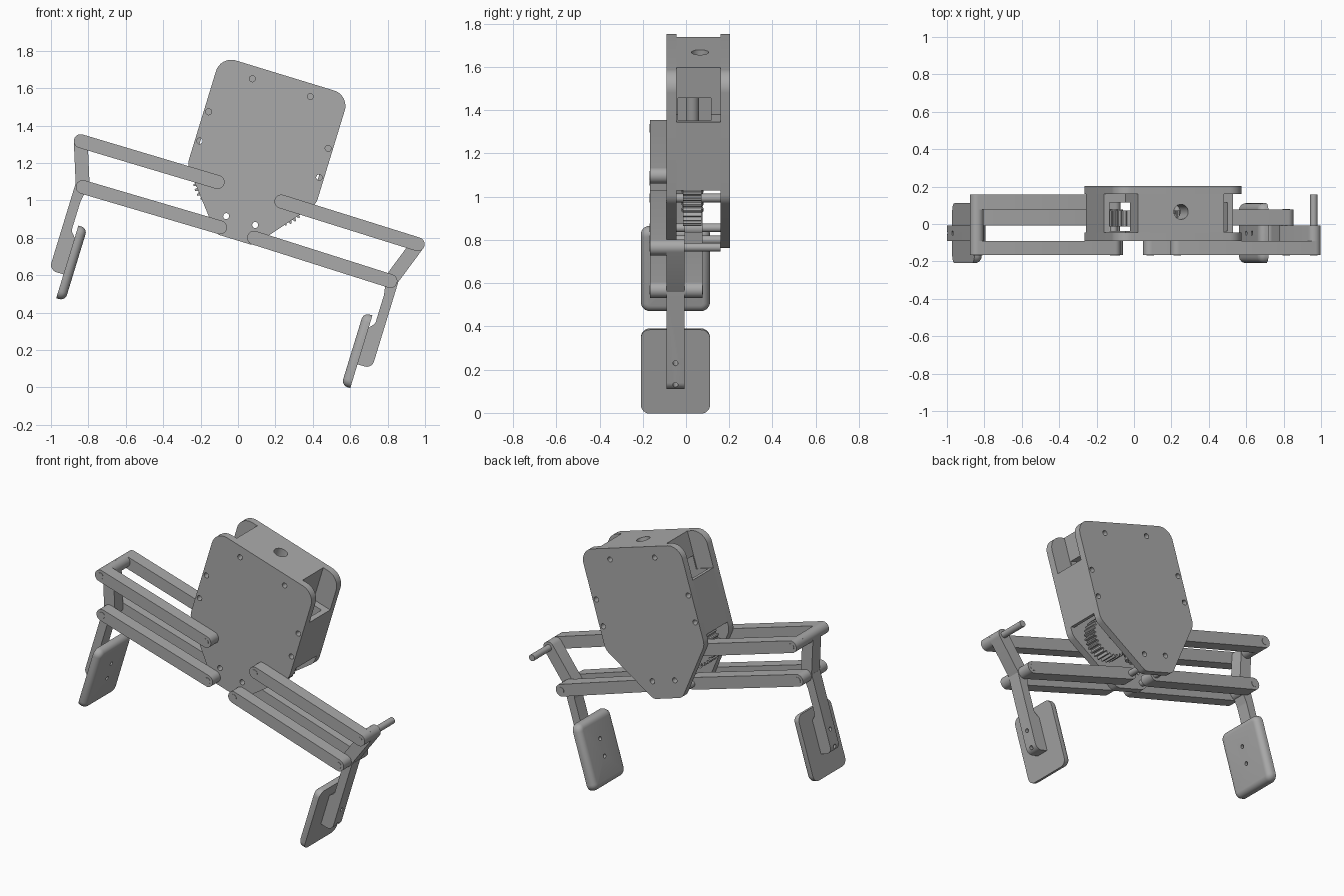
import bpy, bmesh, math
from mathutils import Matrix, Vector

if "Cube" in bpy.data.objects:
    bpy.data.objects.remove(bpy.data.objects["Cube"])

grey = bpy.data.materials.new("matte_grey")
grey.use_nodes = True
grey.diffuse_color = (0.4, 0.4, 0.4, 1)
grey.node_tree.nodes["Principled BSDF"].inputs["Base Color"].default_value = (0.4, 0.4, 0.4, 1)

# The gripper is modelled upright about x = 0, then the whole thing is tilted
TILT = Matrix.Rotation(math.radians(17), 4, 'Y') @ Matrix.Translation((-0.247, 0, 0))
FRONT, PLATE_F, PLATE_B, BACK = -0.09, -0.045, 0.16, 0.203
parts = []


def finish(name, bm):
    bmesh.ops.recalc_face_normals(bm, faces=bm.faces)
    bm.transform(TILT)
    me = bpy.data.meshes.new(name)
    bm.to_mesh(me)
    bm.free()
    me.materials.append(grey)
    ob = bpy.data.objects.new(name, me)
    bpy.context.collection.objects.link(ob)
    parts.append(ob)
    return ob


def rounded(corners, steps=8):
    """Corners are (x, z, radius); returns an outline with filleted corners."""
    out = []
    for i, (x, z, r) in enumerate(corners):
        p = Vector((x, z))
        if r == 0:
            out.append(p)
            continue
        a = (Vector(corners[i - 1][:2]) - p).normalized()
        b = (Vector(corners[(i + 1) % len(corners)][:2]) - p).normalized()
        half = a.angle(b) / 2
        centre = p + (a + b).normalized() * r / math.sin(half)
        s = p + a * r / math.tan(half) - centre
        e = p + b * r / math.tan(half) - centre
        for k in range(steps + 1):
            out.append(centre + (s.lerp(e, k / steps)).normalized() * r)
    return out


def slab(name, outline, y0, y1, m=1):
    """Extrude an x-z outline from y0 to y1; m = -1 mirrors it."""
    bm = bmesh.new()
    face = bm.faces.new([bm.verts.new((m * x, y0, z)) for x, z in outline])
    new = bmesh.ops.extrude_face_region(bm, geom=[face])["geom"]
    bmesh.ops.translate(bm, vec=(0, y1 - y0, 0),
                        verts=[g for g in new if isinstance(g, bmesh.types.BMVert)])
    return finish(name, bm)


def stadium(a, b, r, n=14):
    """Outline of a round-ended bar between two points."""
    a, b = Vector(a), Vector(b)
    t = math.atan2(b.y - a.y, b.x - a.x)
    pts = []
    for c, start in ((b, t - math.pi / 2), (a, t + math.pi / 2)):
        pts += [c + r * Vector((math.cos(start + math.pi * k / n),
                                math.sin(start + math.pi * k / n))) for k in range(n + 1)]
    return pts


def rods(name, ends, r, seg=24):
    """One mesh holding round rods, each given by its two end points."""
    bm = bmesh.new()
    for a, b in ends:
        a, b = Vector(a), Vector(b)
        turn = (b - a).to_track_quat('Z', 'Y').to_matrix().to_4x4()
        bmesh.ops.create_cone(bm, cap_ends=True, segments=seg, radius1=r, radius2=r,
                              depth=(b - a).length,
                              matrix=Matrix.Translation((a + b) / 2) @ turn)
    return finish(name, bm)


def cut(ob, cutter):
    mod = ob.modifiers.new("cut", 'BOOLEAN')
    mod.operation, mod.solver, mod.object = 'DIFFERENCE', 'EXACT', cutter
    bpy.context.view_layer.objects.active = ob
    bpy.ops.object.modifier_apply(modifier=mod.name)
    parts.remove(cutter)
    bpy.data.objects.remove(cutter)


def both(half):
    """Complete a symmetric outline from its right half, listed bottom to top."""
    return half + [(-p[0],) + tuple(p[1:]) for p in reversed(half)]


# Cover plates with screw holes
cover = rounded(both([(0.105, 0.75, 0.05), (0.36, 1.06, 0.08), (0.36, 1.668, 0.085)]))
screws = [(0.162, 1.6), (0.334, 1.363), (0.334, 1.2), (0.081, 0.857)]
for name, y0, y1 in (("front_plate", FRONT, PLATE_F), ("back_plate", PLATE_B, BACK)):
    plate = slab(name, cover, y0, y1)
    cut(plate, rods("screw_holes", [((m * x, y0 - 0.02, z), (m * x, y1 + 0.02, z))
                                    for x, z in screws for m in (1, -1)], 0.016))

# Housing between the plates: notched top corners, open gear bay below
housing = slab("housing", both([(0.33, 1.24), (0.33, 1.11), (0.36, 1.11), (0.36, 1.44),
                                (0.24, 1.44), (0.24, 1.668)]), PLATE_F, PLATE_B)
cut(housing, slab("bay_cutter", both([(0.33, 1.2), (0.33, 1.52)]), -0.038, 0.115))
cut(housing, rods("shaft_hole", [((0, 0.065, 1.45), (0, 0.065, 1.75))], 0.04, 32))

# Worm shaft driving the two gears
rods("worm_shaft", [((0, 0.03, 0.88), (0, 0.03, 1.5))], 0.03)
rods("worm_threads", [((0, 0.03, 0.9 + 0.03 * k), (0, 0.03, 0.915 + 0.03 * k))
                      for k in range(9)], 0.05)

UP_IN, UP_OUT = (0.178, 1.018), (0.942, 1.013)
LOW_IN, LOW_OUT = (0.095, 0.79), (0.86, 0.782)
R, PIN = 0.037, 0.02
LINK_F, FINGER_B, LOW_B, UP_B = -0.167, -0.008, 0.077, 0.157

for m, side in ((1, "left"), (-1, "right")):
    # Worm gear
    teeth = 28
    gear = []
    for k in range(teeth * 4):
        t = 2 * math.pi * k / (teeth * 4)
        r = 0.13 if k % 4 < 2 else 0.114
        gear.append((UP_IN[0] + r * math.cos(t), UP_IN[1] + r * math.sin(t)))
    slab(side + "_gear", gear, -0.014, 0.072, m)

    # Parallel links
    slab(side + "_upper_front_link", stadium(UP_IN, UP_OUT, R), LINK_F, FRONT, m)
    slab(side + "_lower_front_link", stadium(LOW_IN, LOW_OUT, R), LINK_F, FRONT, m)
    slab(side + "_lower_back_link", stadium(LOW_IN, LOW_OUT, R), FINGER_B, LOW_B, m)
    if m < 0:
        slab(side + "_upper_back_link", stadium(UP_IN, UP_OUT, R), LOW_B, UP_B, m)
        x, z = UP_OUT
        rods(side + "_spacer", [((m * x, FINGER_B, z), (m * x, LOW_B, z))], R, 32)

    # Pivot pins, just proud of the link faces
    rods(side + "_pins", [((m * x, LINK_F - 0.002, z), (m * x, back, z)) for (x, z), back in
                          ((UP_IN, PLATE_B), (LOW_IN, PLATE_B),
                           (UP_OUT, UP_B + 0.002), (LOW_OUT, LOW_B + 0.002))], PIN)

    # Finger: slanted crank above, stem and pad mount below
    slab(side + "_finger_crank", stadium(LOW_OUT, UP_OUT, R), FRONT, FINGER_B, m)
    stem = slab(side + "_finger_stem", rounded(
        [(0.822, 0.305, 0), (0.902, 0.305, 0.04), (0.902, 0.785, 0), (0.835, 0.785, 0),
         (0.849, 0.7, 0.05), (0.849, 0.54, 0.03), (0.822, 0.51, 0)]), FRONT, FINGER_B, m)

    # Grip pad with softened inner face
    bm = bmesh.new()
    bmesh.ops.create_cube(bm, size=1, matrix=Matrix.Translation((m * 0.797, -0.049, 0.375))
                          @ Matrix.Diagonal((0.05, 0.32, 0.406, 1)))
    across = [e for e in bm.edges if abs(e.verts[0].co.x - e.verts[1].co.x) > 0.01]
    bmesh.ops.bevel(bm, geom=across, offset=0.042, segments=6, profile=0.5, affect='EDGES')
    inner = [e for e in bm.edges if all(abs(v.co.x) < 0.78 for v in e.verts)]
    bmesh.ops.bevel(bm, geom=inner, offset=0.034, segments=6, profile=0.5, affect='EDGES')
    pad = finish(side + "_grip_pad", bm)
    for ob in (pad, stem):
        cut(ob, rods("pad_holes", [((m * 0.7, -0.049, z), (m * 1.0, -0.049, z))
                                   for z in (0.44, 0.335)], 0.012, 16))

# Smooth the round surfaces, keep the edges sharp
bpy.ops.object.select_all(action='DESELECT')
for ob in parts:
    ob.select_set(True)
bpy.context.view_layer.objects.active = parts[0]
bpy.ops.object.shade_smooth_by_angle(angle=math.radians(35))
